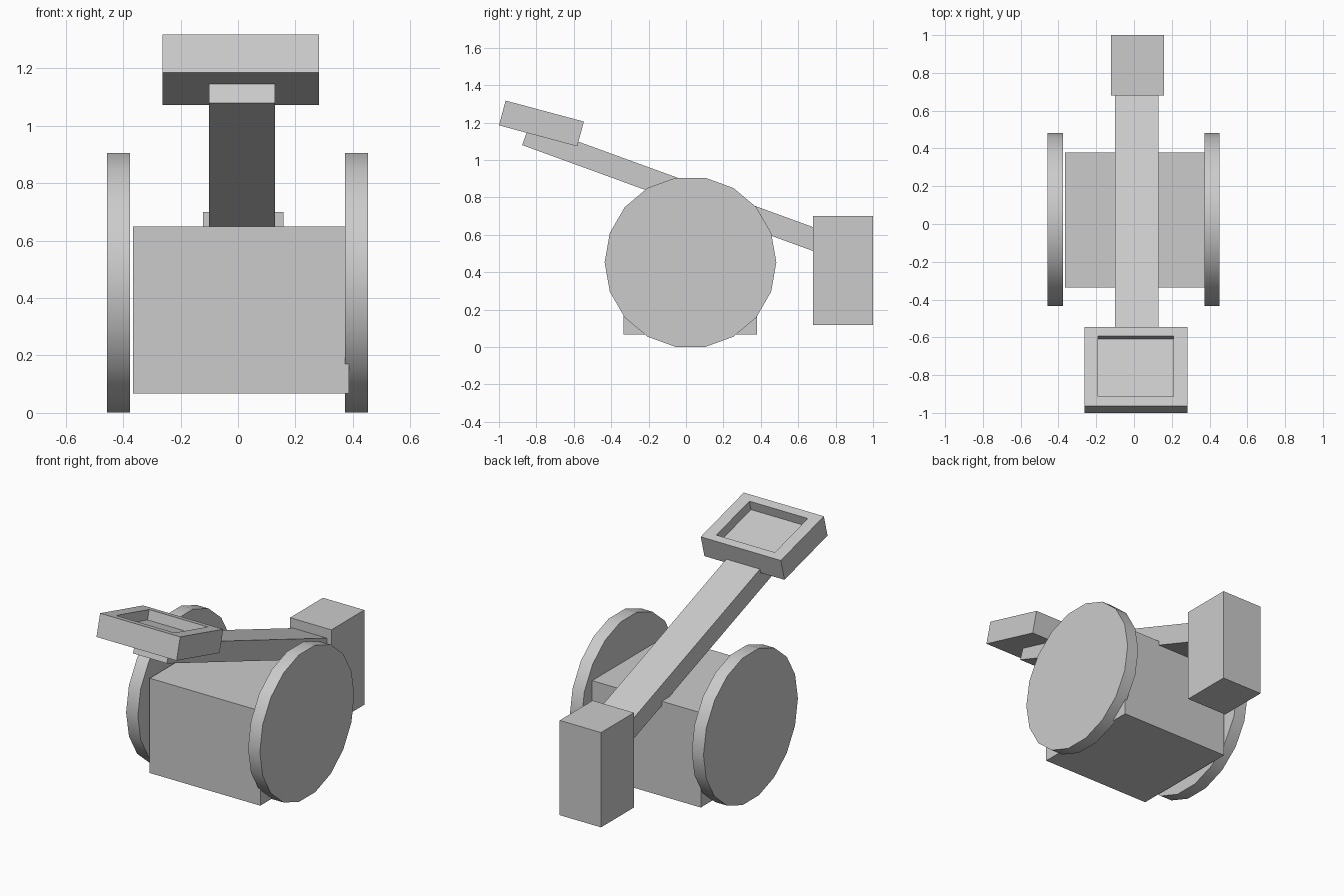
import bpy, bmesh
from math import radians
from mathutils import Vector

if "Cube" in bpy.data.objects:
    bpy.data.objects.remove(bpy.data.objects["Cube"])


def box(name, size, loc, tilt=0.0):
    bpy.ops.mesh.primitive_cube_add(size=1, location=loc)
    ob = bpy.context.object
    ob.name = name
    for v in ob.data.vertices:
        v.co = Vector((v.co.x * size[0], v.co.y * size[1], v.co.z * size[2]))
    ob.rotation_euler.x = radians(tilt)
    return ob


def span(name, lo, hi):
    lo, hi = Vector(lo), Vector(hi)
    return box(name, hi - lo, (lo + hi) / 2)


# Base block and counterweight
span("base_block", (-0.366, -0.335, 0.067), (0.386, 0.379, 0.65))
span("counterweight", (-0.122, 0.68, 0.117), (0.159, 1.0, 0.70))

# Throwing arm, sloping down towards the counterweight
box("throwing_arm", (0.23, 1.78, 0.12), (0.014, -0.0195, 0.832), -20)

# Wheels: 18-sided discs with smooth rims
for name, x in (("wheel_left", -0.417), ("wheel_right", 0.413)):
    bpy.ops.mesh.primitive_cylinder_add(vertices=18, radius=0.459, depth=0.08,
                                        location=(x, 0.024, 0.453),
                                        rotation=(0, radians(90), 0))
    bpy.context.object.name = name
    bpy.ops.object.shade_smooth_by_angle(angle=radians(30))

# Bucket: tilted tray with a recess in its top face
bucket = box("bucket", (0.545, 0.433, 0.137), (0.0095, -0.773, 1.1955), -15)
bm = bmesh.new()
bm.from_mesh(bucket.data)
bm.normal_update()
top = max(bm.faces, key=lambda f: f.calc_center_median().z)
bmesh.ops.inset_individual(bm, faces=[top], thickness=0.05)
for v in top.verts:
    v.co.x = 0.199 if v.co.x > 0 else -0.199
    v.co.y = 0.168 if v.co.y > 0 else -0.164
floor = bmesh.ops.extrude_discrete_faces(bm, faces=[top])["faces"][0]
bmesh.ops.translate(bm, verts=floor.verts, vec=(0, 0, -0.06))
bmesh.ops.recalc_face_normals(bm, faces=bm.faces)
bm.to_mesh(bucket.data)
bm.free()
